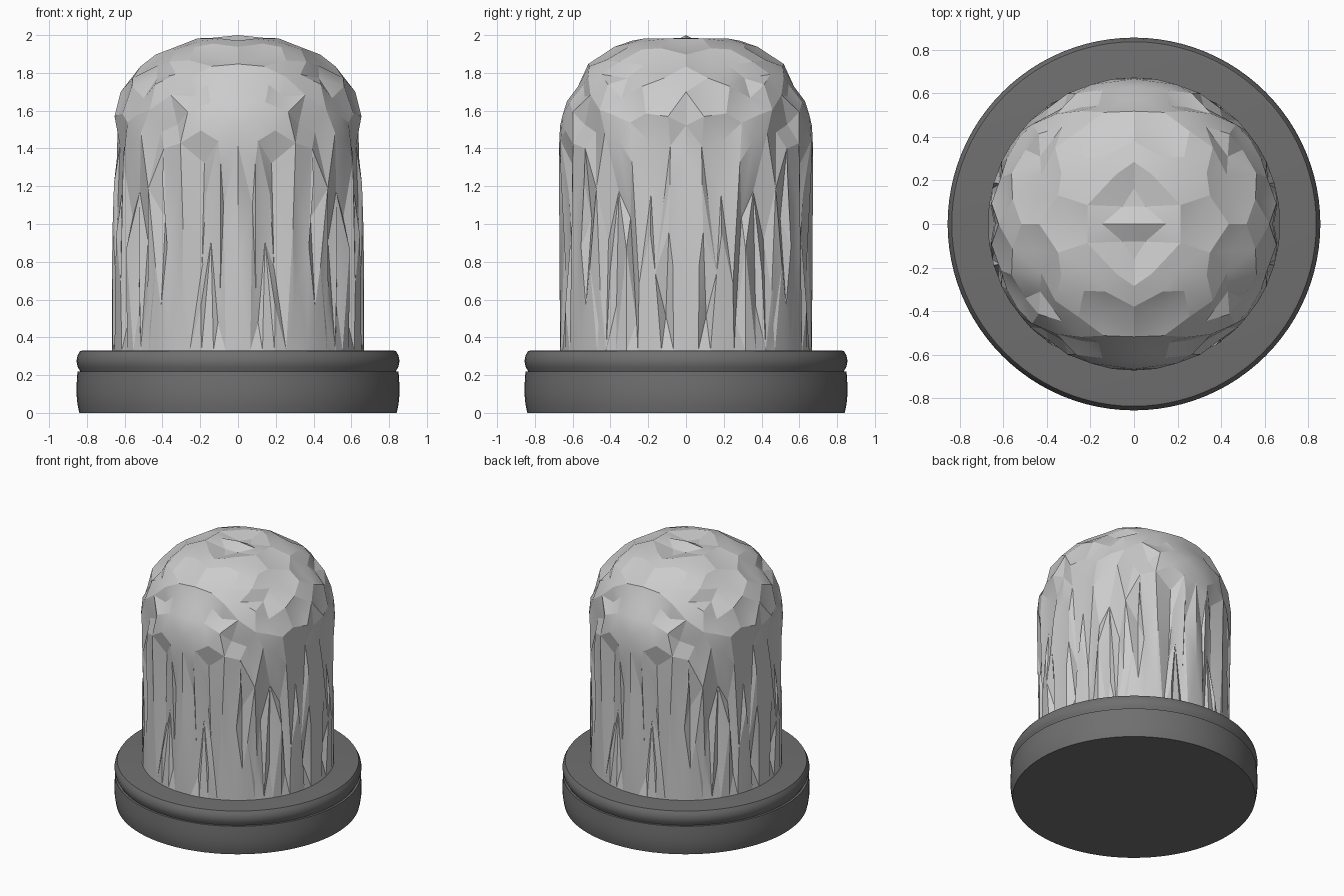
import bpy, bmesh, math, random
from mathutils import Vector

if "Cube" in bpy.data.objects:
    bpy.data.objects.remove(bpy.data.objects["Cube"])

random.seed(11)
R, Z0, SHOULDER, RISE, POWER = 0.672, 0.33, 1.4, 0.6, 2.5


def dome_radius(z):
    # straight wall (very slight barrel so the hull keeps every point), then a squarish dome
    if z <= SHOULDER:
        return R - 0.006 * ((SHOULDER - z) / (SHOULDER - Z0)) ** 2
    u = min(1.0, (z - SHOULDER) / RISE)
    return R * (1 - u ** POWER) ** (1 / POWER)


def finish(name, bm, angle, colour=None):
    bmesh.ops.recalc_face_normals(bm, faces=bm.faces[:])
    me = bpy.data.meshes.new(name)
    bm.to_mesh(me)
    bm.free()
    ob = bpy.data.objects.new(name, me)
    bpy.context.collection.objects.link(ob)
    if colour:
        mat = bpy.data.materials.new(name + "_grey")
        mat.diffuse_color = colour
        mat.use_nodes = True
        mat.node_tree.nodes["Principled BSDF"].inputs["Base Color"].default_value = mat.diffuse_color
        me.materials.append(mat)
    bpy.ops.object.select_all(action='DESELECT')
    ob.select_set(True)
    bpy.context.view_layer.objects.active = ob
    bpy.ops.object.shade_smooth_by_angle(angle=math.radians(angle))
    return ob


def lathe(name, profile, steps, angle, colour):
    bm = bmesh.new()
    vs = [bm.verts.new((r, 0, z)) for r, z in profile]
    es = [bm.edges.new(p) for p in zip(vs, vs[1:])]
    bmesh.ops.spin(bm, geom=vs + es, cent=(0, 0, 0), axis=(0, 0, 1),
                   angle=2 * math.pi, steps=steps)
    bmesh.ops.remove_doubles(bm, verts=bm.verts[:], dist=1e-4)
    return finish(name, bm, angle, colour)


# Round base: lower drum and upper bead with a groove between them
DARK = (0.16, 0.16, 0.16, 1)
lathe("base_drum", [(0, 0), (0.84, 0), (0.847, 0.03), (0.853, 0.07), (0.855, 0.11),
                    (0.854, 0.16), (0.85, 0.218), (0, 0.218)], 96, 35, DARK)
lathe("base_bead", [(0, 0.21), (0.832, 0.21), (0.835, 0.22), (0.849, 0.243), (0.855, 0.275),
                    (0.849, 0.305), (0.836, 0.328), (0.82, 0.33), (0, 0.33)], 96, 35, DARK)

# Shard corners: scattered over one quadrant, then mirrored in x and y
corners = []
for _ in range(6000):
    if random.random() < 0.65:
        z = random.uniform(0.46, 1.6)
    else:
        rr = R * math.sqrt(random.random())
        z = SHOULDER + RISE * (1 - (rr / R) ** POWER) ** (1 / POWER)
    a = random.uniform(0, math.pi / 2)
    r = dome_radius(z)
    p = Vector((r * math.cos(a), r * math.sin(a), z))
    if p.x < 0.04:
        p.x = 0
    if p.y < 0.04:
        p.y = 0
    tall = 0.6 if z < 1.4 else 1.0       # wall shards are longer than wide
    if all(Vector((p.x - q.x, p.y - q.y, (p.z - q.z) * tall)).length > 0.098
           for q, _ in corners):
        corners.append((p, random.choice((0, 0, 0.01, 0.03, 0.042))))

# Faceted glass dome: hull of the corners, with some corners sunk to cut the shards
bm = bmesh.new()
sink = {}
for p, depth in corners:
    for sx in ((1, -1) if p.x else (1,)):
        for sy in ((1, -1) if p.y else (1,)):
            v = bm.verts.new((p.x * sx, p.y * sy, p.z))
            sink[v] = depth
for i in range(64):
    a = 2 * math.pi * i / 64
    r = dome_radius(Z0)
    bm.verts.new((r * math.cos(a), r * math.sin(a), Z0))
bmesh.ops.convex_hull(bm, input=bm.verts[:])
bmesh.ops.delete(bm, geom=[f for f in bm.faces if f.calc_center_median().z < Z0 + 0.01],
                 context='FACES')
for v, depth in sink.items():
    if v.is_valid:
        level = Vector((v.co.x, v.co.y, max(0, v.co.z - SHOULDER) * 1.1))
        v.co -= level.normalized() * depth
bmesh.ops.delete(bm, geom=[v for v in bm.verts if not v.link_faces], context='VERTS')
finish("faceted_dome", bm, 16)
